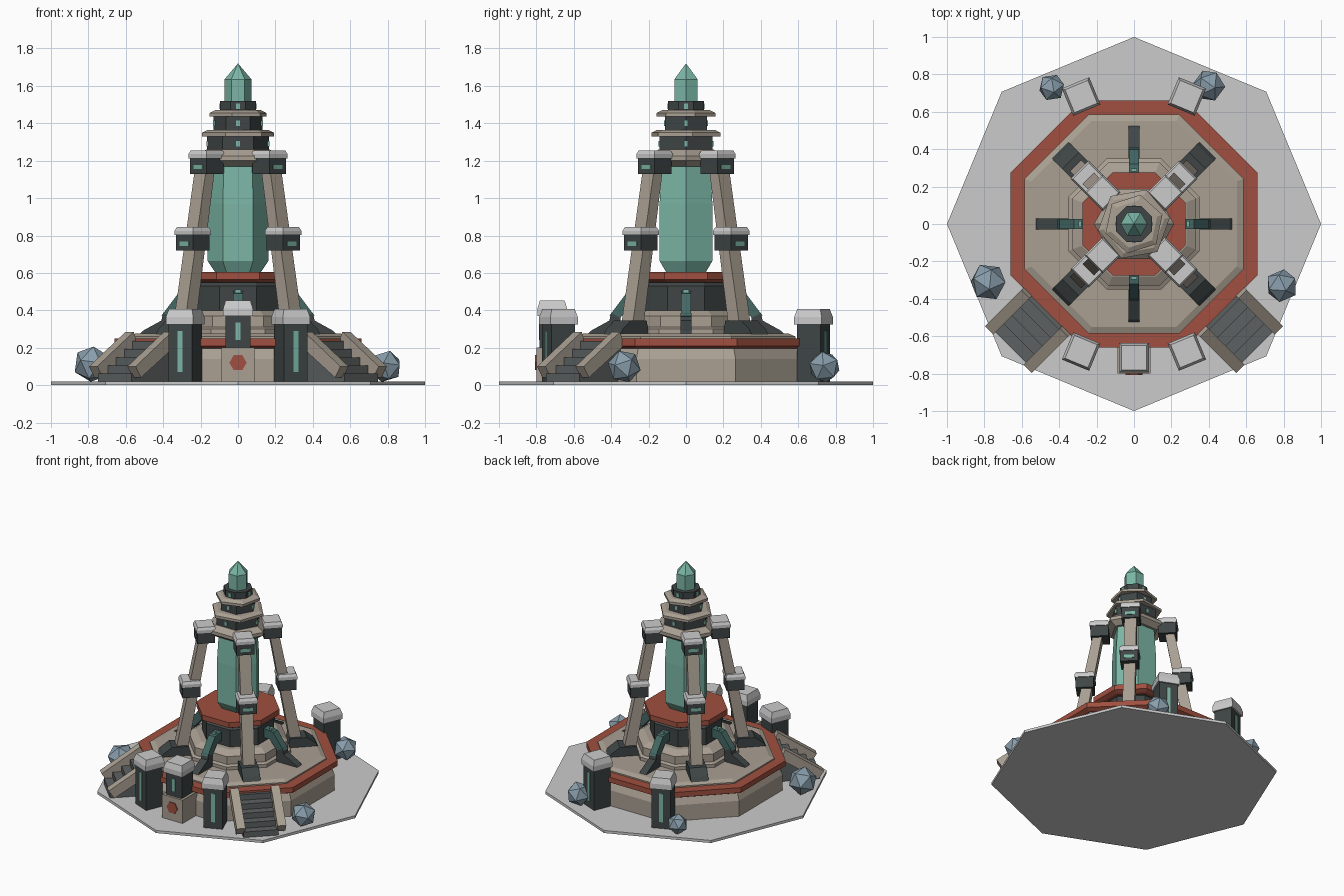
import bpy, bmesh
from math import radians, cos, sin, pi
from mathutils import Matrix

if "Cube" in bpy.data.objects:
    bpy.data.objects.remove(bpy.data.objects["Cube"])


def material(name, rgb):
    m = bpy.data.materials.new(name)
    m.diffuse_color = (*rgb, 1)
    m.use_nodes = True
    m.node_tree.nodes["Principled BSDF"].inputs["Base Color"].default_value = m.diffuse_color
    return m


STONE = material("stone", (0.40, 0.35, 0.29))
DARK = material("dark_metal", (0.05, 0.06, 0.06))
STEP = material("step_metal", (0.11, 0.12, 0.12))
RED = material("red_trim", (0.35, 0.08, 0.05))
TEAL = material("teal_crystal", (0.20, 0.47, 0.38))
DEEP = material("deep_teal", (0.06, 0.14, 0.13))
ROCK = material("blue_rock", (0.25, 0.34, 0.41))


def finish(name, bm, mat):
    bmesh.ops.recalc_face_normals(bm, faces=bm.faces)
    me = bpy.data.meshes.new(name)
    bm.to_mesh(me)
    bm.free()
    if mat:
        me.materials.append(mat)
    ob = bpy.data.objects.new(name, me)
    bpy.context.collection.objects.link(ob)
    return ob


def lathe(name, prof, n, turn=0, mat=None, loc=(0, 0), flat=True):
    """Stack of n-sided rings (radius, z); flat=True makes radius the apothem."""
    bm = bmesh.new()
    k = 1 / cos(pi / n) if flat else 1
    rings = []
    for r, z in prof:
        rings.append([bm.verts.new((loc[0] + r * k * cos(radians(turn) + 2 * pi * i / n),
                                    loc[1] + r * k * sin(radians(turn) + 2 * pi * i / n), z))
                      for i in range(n)])
    for a, b in zip(rings, rings[1:]):
        for i in range(n):
            j = (i + 1) % n
            bm.faces.new((a[i], a[j], b[j], b[i]))
    bm.faces.new(rings[0])
    bm.faces.new(rings[-1])
    bmesh.ops.remove_doubles(bm, verts=bm.verts, dist=0.0005)
    return finish(name, bm, mat)


def slab(name, pts, width, angle, mat=None, side=0):
    """Profile in the (outward, z) plane, extruded sideways, turned to face angle."""
    bm = bmesh.new()
    rows = [[bm.verts.new((r, side + s * width / 2, z)) for r, z in pts] for s in (-1, 1)]
    n = len(pts)
    for i in range(n):
        j = (i + 1) % n
        bm.faces.new((rows[0][i], rows[0][j], rows[1][j], rows[1][i]))
    for row in rows:
        bm.faces.new(row)
    bm.transform(Matrix.Rotation(radians(angle), 4, 'Z'))
    return finish(name, bm, mat)


def box(name, r0, r1, z0, z1, width, angle, mat=None, side=0):
    return slab(name, [(r0, z0), (r1, z0), (r1, z1), (r0, z1)], width, angle, mat, side)


def at(r, angle):
    return r * cos(radians(angle)), r * sin(radians(angle))


# Ground plate and stepped octagonal platform
lathe("ground_plate", [(1, 0), (1, 0.02)], 8, 0, flat=False)
lathe("platform_wall", [(0.64, 0.02), (0.64, 0.14), (0.615, 0.20)], 8, 22.5, STONE)
lathe("platform_red_rim", [(0.63, 0.195), (0.66, 0.21), (0.66, 0.25)], 8, 22.5, RED)
lathe("platform_deck", [(0.585, 0.245), (0.585, 0.26), (0.55, 0.275)], 8, 22.5, STONE)

# Central pedestal
lathe("pedestal_foot", [(0.35, 0.27), (0.35, 0.30), (0.33, 0.31), (0.33, 0.37), (0.28, 0.40)],
      8, 22.5, STONE)
lathe("pedestal_drum", [(0.24, 0.40), (0.24, 0.53), (0.21, 0.56)], 8, 22.5, DARK)
lathe("pedestal_red_cap", [(0.245, 0.55), (0.275, 0.565), (0.275, 0.605)], 8, 22.5, RED)

# Main crystal
lathe("main_crystal", [(0.12, 0.60), (0.163, 0.665), (0.163, 0.97), (0.148, 1.20)],
      6, 0, TEAL, flat=False)

# Four leaning legs with feet and two clamp blocks each
for a in (45, 135, 225, 315):
    slab("leg", [(0.37, 0.28), (0.455, 0.28), (0.275, 1.2), (0.21, 1.2)], 0.085, a, STONE)
    slab("leg_foot", [(0.34, 0.27), (0.56, 0.27), (0.54, 0.30), (0.48, 0.345), (0.36, 0.345)],
         0.125, a, DARK)
    for level, r, z in (("mid", 0.342, 0.72), ("top", 0.237, 1.13)):
        p = at(r, a)
        lathe(level + "_clamp", [(0.063, z), (0.063, z + 0.085)], 4, a + 45, DARK, p)
        lathe(level + "_clamp_cap", [(0.069, z + 0.083), (0.069, z + 0.105), (0.060, z + 0.125)],
              4, a + 45, None, p)
        box(level + "_clamp_light", r + 0.05, r + 0.066, z + 0.025, z + 0.048, 0.07, a, TEAL)

# Bent conduits on the four axes
for a in (0, 90, 180, 270):
    slab("conduit_upper", [(0.22, 0.43), (0.29, 0.43), (0.36, 0.35), (0.41, 0.37),
                           (0.32, 0.49), (0.22, 0.505)], 0.055, a, DEEP)
    slab("conduit_lower", [(0.35, 0.27), (0.53, 0.27), (0.51, 0.29), (0.41, 0.345),
                           (0.40, 0.385), (0.35, 0.36)], 0.058, a, DARK)
    box("conduit_light", 0.28, 0.296, 0.485, 0.51, 0.03, a, TEAL)

# Crown of alternating hexagonal tiers
lathe("crown_plate_low", [(0.17, 1.17), (0.215, 1.20), (0.215, 1.225), (0.17, 1.26)],
      6, 0, STONE, flat=False)
for i, (rd, z0, z1, rs, z2) in enumerate([(0.165, 1.25, 1.33, 0.195, 1.365),
                                          (0.13, 1.36, 1.435, 0.16, 1.47)]):
    lathe("crown_drum", [(rd, z0), (rd, z1)], 6, 0, DARK, flat=False)
    lathe("crown_ring", [(rs, z1), (rs, z1 + 0.02), (rs - 0.03, z2)], 6, 10 + 8 * i, STONE,
          flat=False)
lathe("crown_collar", [(0.095, 1.465), (0.095, 1.52)], 8, 22.5, DARK)
for a in (0, 90, 180, 270):
    for r, rx, z in ((0.143, 0.165, 1.29), (0.113, 0.13, 1.40), (0.095, 0.095, 1.492)):
        e = r if a in (90, 270) else rx
        box("crown_light", e - 0.02, e + 0.004, z - 0.015, z + 0.015, 0.022, a, TEAL)
lathe("tip_crystal", [(0.072, 1.51), (0.072, 1.635), (0, 1.72)], 6, 0, TEAL, flat=False)

# Lantern pillars around the rim; the front one stands on a plinth
for a, z0, z1 in ((-90, 0.19, 0.37), (-67.5, 0.02, 0.325), (-112.5, 0.02, 0.325),
                  (67.5, 0.02, 0.325), (112.5, 0.02, 0.325)):
    r = 0.715 if a == -90 else 0.738
    p = at(r, a)
    lathe("pillar", [(0.068, z0), (0.068, z1 + 0.03)], 4, a + 45, DARK, p)
    lathe("pillar_cap", [(0.079, z1), (0.079, z1 + 0.04), (0.066, z1 + 0.083)],
          4, a + 45, None, p)
    box("pillar_light", r + 0.05, r + 0.072, z0 + 0.05, z1 - 0.035, 0.028, a, TEAL)
box("front_plinth", 0.60, 0.80, 0.02, 0.20, 0.175, -90, STONE)
badge = lathe("plinth_hexagon", [(0.046, 0), (0.046, 0.01)], 6, 0, RED, flat=False)
badge.data.transform(Matrix.Translation((0, -0.797, 0.12)) @ Matrix.Rotation(pi / 2, 4, 'X'))

# Two diagonal stairways with sloping side rails
for a in (-45, -135):
    for i in range(5):
        r = 0.62 + 0.062 * i
        box("stair_step", r, r + 0.064, 0.02, 0.235 - 0.043 * i, 0.25, a, STEP)
    for s in (-0.145, 0.145):
        slab("stair_rail", [(0.64, 0.215), (0.91, 0.04), (0.95, 0.10), (0.675, 0.285)],
             0.062, a, STONE, s)

# Faceted rocks
for x, y, r, t in ((-0.78, -0.31, 0.102, 10), (0.79, -0.33, 0.09, 40),
                   (0.40, 0.74, 0.088, 70), (-0.44, 0.73, 0.074, 25)):
    bm = bmesh.new()
    bmesh.ops.create_icosphere(bm, subdivisions=1, radius=r,
                               matrix=Matrix.Translation((x, y, r + 0.01))
                               @ Matrix.Rotation(radians(t), 4, 'Z')
                               @ Matrix.Rotation(0.4, 4, 'X'))
    finish("rock", bm, ROCK)
